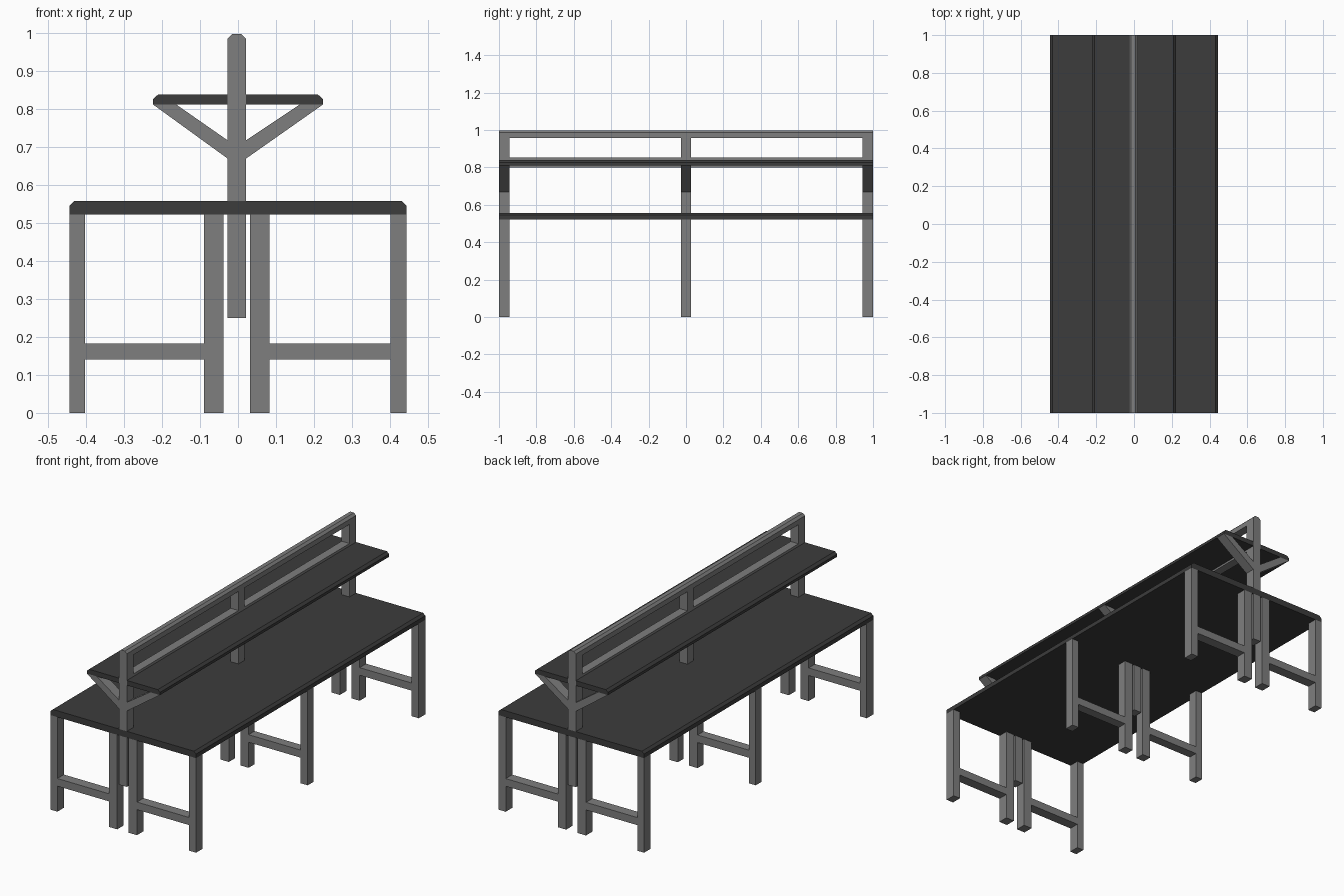
import bpy, bmesh

if "Cube" in bpy.data.objects:
    bpy.data.objects.remove(bpy.data.objects["Cube"])


def material(name, v):
    m = bpy.data.materials.new(name)
    m.diffuse_color = (v, v, v, 1)
    m.use_nodes = True
    m.node_tree.nodes["Principled BSDF"].inputs["Base Color"].default_value = m.diffuse_color
    return m


dark = material("dark_board", 0.045)
grey = material("grey_frame", 0.21)


def extrude(name, profile, y0, y1, mat):
    """Extrude an (x, z) outline from y0 to y1."""
    bm = bmesh.new()
    face = bm.faces.new([bm.verts.new((x, y0, z)) for x, z in profile])
    ext = bmesh.ops.extrude_face_region(bm, geom=[face])
    verts = [g for g in ext["geom"] if isinstance(g, bmesh.types.BMVert)]
    bmesh.ops.translate(bm, verts=verts, vec=(0, y1 - y0, 0))
    bmesh.ops.recalc_face_normals(bm, faces=bm.faces[:])
    me = bpy.data.meshes.new(name)
    bm.to_mesh(me)
    bm.free()
    me.materials.append(mat)
    ob = bpy.data.objects.new(name, me)
    bpy.context.collection.objects.link(ob)
    return ob


def rect(x0, x1, z0, z1):
    return [(x0, z0), (x1, z0), (x1, z1), (x0, z1)]


def chamfered(x0, x1, z0, z1, cx, cz):
    return [(x0, z0), (x1, z0), (x1, z1 - cz), (x1 - cx, z1), (x0 + cx, z1), (x0, z1 - cz)]


PL, PR = -0.027, 0.021      # post sides
TABLE_BOTTOM = 0.522

# Table top
extrude("table_top", chamfered(-0.444, 0.444, TABLE_BOTTOM, 0.557, 0.013, 0.012), -1, 1, dark)

# Two shelf boards, one on each side of the posts
for side, s, inner in (("left", -1, PL), ("right", 1, PR)):
    extrude("shelf_" + side, [(inner, 0.811), (s * 0.223, 0.811), (s * 0.223, 0.826),
                              (s * 0.21, 0.838), (inner, 0.838)], -1, 1, dark)

# Long rails: chamfered top rail and the rail between the shelves
extrude("top_rail", chamfered(PL, PR, 0.957, 0.997, 0.012, 0.012), -1, 1, grey)
extrude("shelf_rail", rect(PL, PR, 0.80, 0.852), -0.943, 0.943, grey)

# Three identical frames along the length
for place, y0, y1 in (("front", -1, -0.943), ("middle", -0.026, 0.026), ("back", 0.943, 1)):
    # Post, hanging through the table top
    extrude(place + "_post_lower", rect(PL, PR, 0.25, TABLE_BOTTOM), y0, y1, grey)
    extrude(place + "_post_upper", rect(PL, PR, 0.557, 0.957), y0, y1, grey)
    for side, s, edge, leg, outer in (("left", -1, PL, (-0.089, -0.038), (-0.444, -0.403)),
                                      ("right", 1, PR, (0.032, 0.083), (0.401, 0.444))):
        tag = f"{place}_{side}_"
        # Legs and stretcher
        extrude(tag + "inner_leg", rect(*leg, 0, TABLE_BOTTOM), y0, y1, grey)
        extrude(tag + "outer_leg", rect(*outer, 0, TABLE_BOTTOM), y0, y1, grey)
        span = (outer[1], leg[0]) if s < 0 else (leg[1], outer[0])
        extrude(tag + "stretcher", rect(*span, 0.141, 0.183), y0, y1, grey)
        # Slanted shelf brace
        extrude(tag + "brace", [(edge, 0.669), (s * 0.223, 0.811),
                                (s * 0.162, 0.811), (edge, 0.717)], y0, y1, grey)
